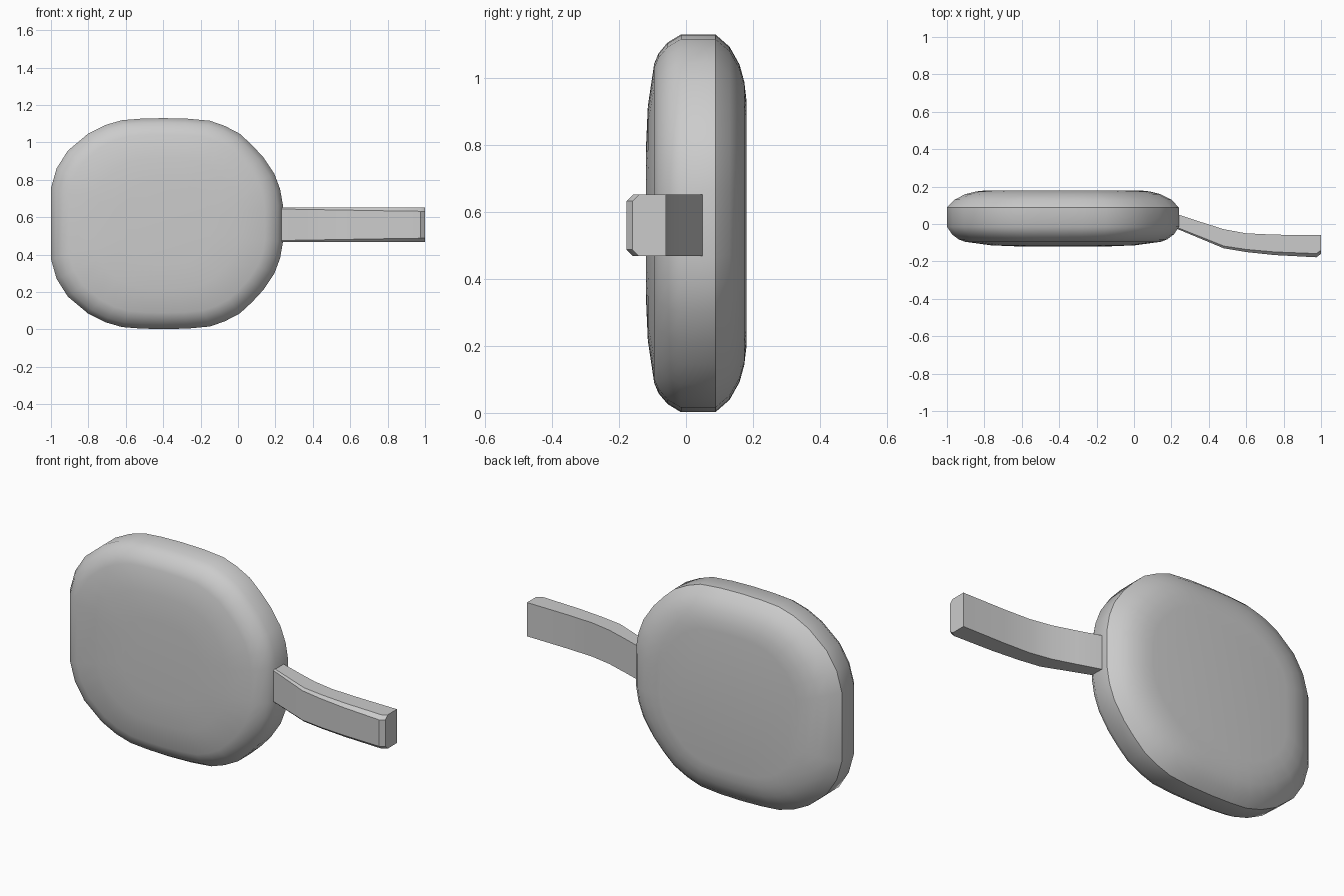
import bpy, bmesh, math
from mathutils import Vector

if "Cube" in bpy.data.objects:
    bpy.data.objects.remove(bpy.data.objects["Cube"])


def loft(name, rings, angle):
    """Skin a list of equal-length closed rings and cap both ends."""
    bm = bmesh.new()
    loops = [[bm.verts.new(p) for p in ring] for ring in rings]
    n = len(loops[0])
    for a, b in zip(loops, loops[1:]):
        for i in range(n):
            bm.faces.new((a[i], a[(i + 1) % n], b[(i + 1) % n], b[i]))
    bm.faces.new(loops[0])
    bm.faces.new(loops[-1])
    bmesh.ops.recalc_face_normals(bm, faces=bm.faces)
    mesh = bpy.data.meshes.new(name)
    bm.to_mesh(mesh)
    bm.free()
    obj = bpy.data.objects.new(name, mesh)
    bpy.context.collection.objects.link(obj)
    bpy.ops.object.select_all(action='DESELECT')
    obj.select_set(True)
    bpy.context.view_layer.objects.active = obj
    bpy.ops.object.shade_smooth_by_angle(angle=math.radians(angle))
    return obj


# Paddle head: upper half of the outline (x, height above middle), mirrored down
CX, CZ = -0.38, 0.566
upper = [(0.24, 0.10), (0.225, 0.185), (0.195, 0.265), (0.135, 0.355), (0.075, 0.42),
         (0.01, 0.48), (-0.07, 0.522), (-0.15, 0.55), (-0.27, 0.561), (-0.40, 0.564),
         (-0.52, 0.561), (-0.62, 0.553), (-0.71, 0.527), (-0.80, 0.482), (-0.91, 0.39),
         (-0.97, 0.295), (-1.0, 0.19)]
outline = upper + [(x, -h) for x, h in reversed(upper)]

# Depth and outline scale: shallow dome at the front, flat back
layers = [(-0.12, 0.38), (-0.114, 0.62), (-0.095, 0.845), (-0.082, 0.90), (-0.055, 0.957),
          (-0.015, 1.0), (0.088, 1.0), (0.13, 0.935), (0.16, 0.84), (0.174, 0.75), (0.18, 0.66)]
head = [[Vector((CX + (x - CX) * s, y, CZ + h * s)) for x, h in outline] for y, s in layers]
loft("paddle_head", head, 35)

# Handle: rectangular bar with chamfered front edges, curving forward
Z0, Z1, C = 0.468, 0.652, 0.02
stations = [(0.16, 0.065, 0.00), (0.24, 0.05, -0.03), (0.36, 0.01, -0.08), (0.48, -0.028, -0.13),
            (0.60, -0.05, -0.15), (0.75, -0.057, -0.166), (0.975, -0.06, -0.178), (1.0, -0.06, -0.16)]
handle = []
for x, back, front in stations:
    c = 0.008 + (C - 0.008) * max(0, min(1, (x - 0.24) / 0.7))
    handle.append([(x, back, Z0), (x, back, Z1), (x, front + c, Z1),
                   (x, front, Z1 - c), (x, front, Z0 + c), (x, front + c, Z0)])
loft("handle", handle, 30)
